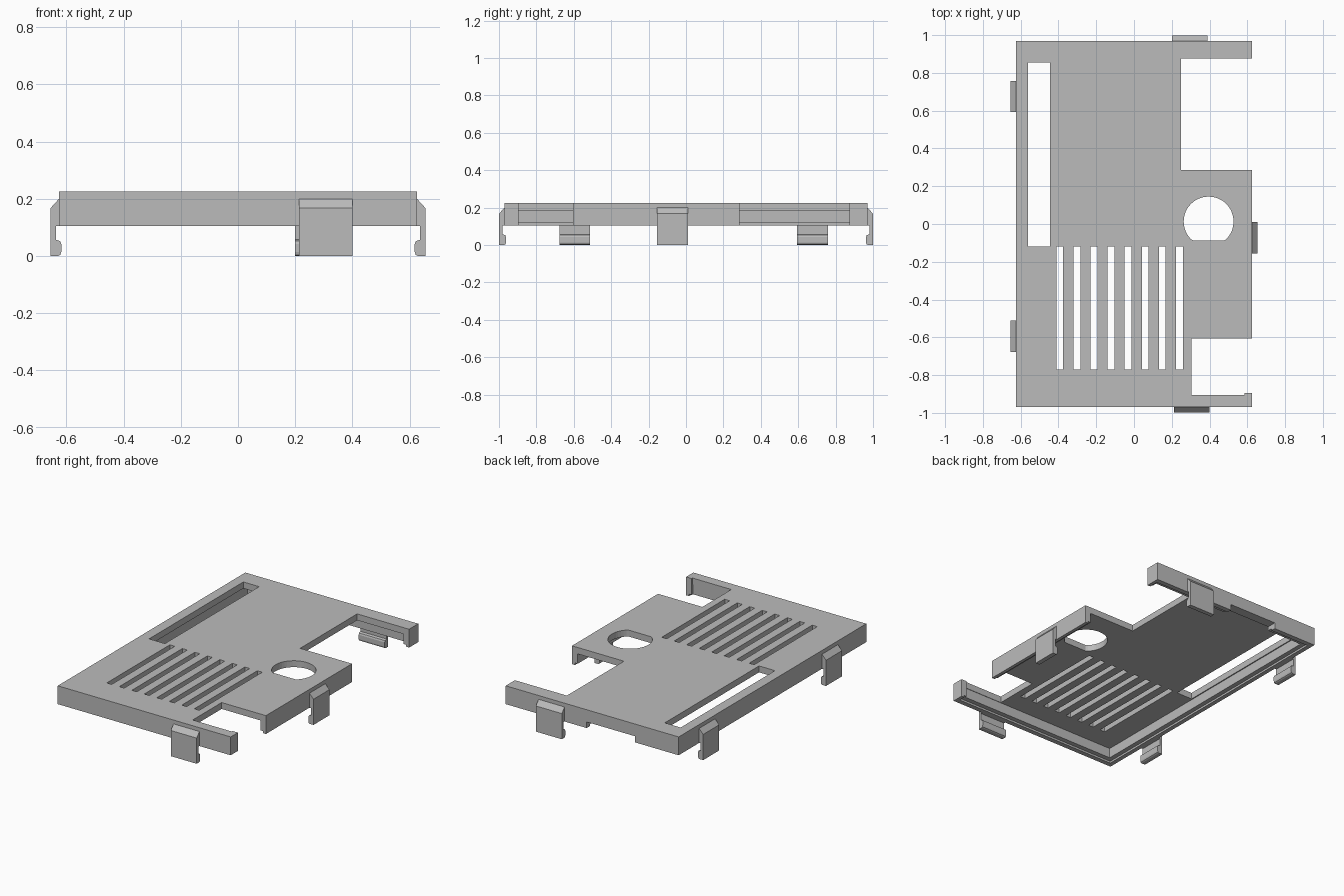
import bpy, bmesh, math
from mathutils import Matrix

cube = bpy.data.objects.get("Cube")
if cube:
    bpy.data.objects.remove(cube, do_unlink=True)

grey = bpy.data.materials.new("plain_grey")
grey.use_nodes = True
grey.diffuse_color = (0.5, 0.5, 0.5, 1)
grey.node_tree.nodes["Principled BSDF"].inputs["Base Color"].default_value = (0.5, 0.5, 0.5, 1)


def prism(name, points, low, high, matrix=None):
    """Extrude a flat outline from low to high along z, then place it."""
    bm = bmesh.new()
    face = bm.faces.new([bm.verts.new((x, y, low)) for x, y in points])
    new = bmesh.ops.extrude_face_region(bm, geom=[face])["geom"]
    verts = [v for v in new if isinstance(v, bmesh.types.BMVert)]
    bmesh.ops.translate(bm, verts=verts, vec=(0, 0, high - low))
    if matrix:
        bm.transform(matrix)
    bmesh.ops.recalc_face_normals(bm, faces=bm.faces)
    mesh = bpy.data.meshes.new(name)
    bm.to_mesh(mesh)
    bm.free()
    mesh.materials.append(grey)
    obj = bpy.data.objects.new(name, mesh)
    bpy.context.collection.objects.link(obj)
    return obj


def box(name, x0, x1, y0, y1, z0, z1):
    return prism(name, [(x0, y0), (x1, y0), (x1, y1), (x0, y1)], z0, z1)


def cut(target, cutter):
    cutter.hide_render = True
    mod = target.modifiers.new("cut", "BOOLEAN")
    mod.operation = "DIFFERENCE"
    mod.solver = "EXACT"
    mod.object = cutter
    bpy.context.view_layer.objects.active = target
    bpy.ops.object.modifier_apply(modifier=mod.name)
    bpy.data.objects.remove(cutter, do_unlink=True)


# Cover shell: flat top with a rim, hollow underneath
W, L, BOTTOM, TOP = 0.626, 0.97, 0.105, 0.225
cover = box("cover_shell", -W, W, -L, L, BOTTOM, TOP)
cut(cover, box("cavity", -0.567, 0.585, -0.907, 0.907, 0, 0.183))
cut(cover, box("rim_step", -0.597, 0.605, -0.938, 0.938, 0, 0.118))

# Side openings and the notch under the back rim
cut(cover, box("back_opening", 0.25, 0.8, 0.285, 0.875, 0, 1))
cut(cover, box("front_opening", 0.305, 0.8, -0.895, -0.605, 0, 1))
cut(cover, box("front_opening_inner", 0.305, 0.586, -0.904, -0.7, 0, 1))
cut(cover, box("back_notch", -0.31, 0.04, 0.89, 1.1, 0, 0.145))

# Long slot and vent slots
cut(cover, box("long_slot", -0.56, -0.445, -0.12, 0.855, 0, 1))
for i in range(8):
    x = -0.393 + i * 0.0905
    cut(cover, box("vent", x - 0.018, x + 0.018, -0.77, -0.118, 0, 1))

# Round hole with a flat front side
ring = [math.tau * i / 48 for i in range(48)]
hole = [(0.395 + 0.132 * math.cos(a), max(0.013 + 0.132 * math.sin(a), -0.088)) for a in ring]
cut(cover, prism("round_hole", hole, 0, 1))

# Snap clips: outward offset and height, bevelled on top and hooked at the foot
CLIP = [(-0.002, 0.2), (0, 0.2), (0.029, 0.168), (0.029, 0), (0.003, 0), (-0.005, 0.004),
        (-0.008, 0.014), (-0.008, 0.042), (-0.004, 0.052), (0.011, 0.057),
        (0.011, 0.105), (-0.002, 0.105)]


def clip(name, side, wall, start, end):
    """side is the turn around z from +x; start and end run along the wall."""
    lay = Matrix.Rotation(math.radians(90), 4, "X")
    turn = Matrix.Rotation(side, 4, "Z")
    place = turn @ Matrix.Translation((wall, 0, 0)) @ lay
    return prism(name, CLIP, -end, -start, place)


clip("left_clip", 0, W, -0.155, 0.01)
clip("right_front_clip", math.pi, W, 0.512, 0.677)
clip("right_back_clip", math.pi, W, -0.758, -0.593)
clip("front_clip", -math.pi / 2, L, 0.213, 0.4)
clip("back_clip", math.pi / 2, L, -0.388, -0.2)
